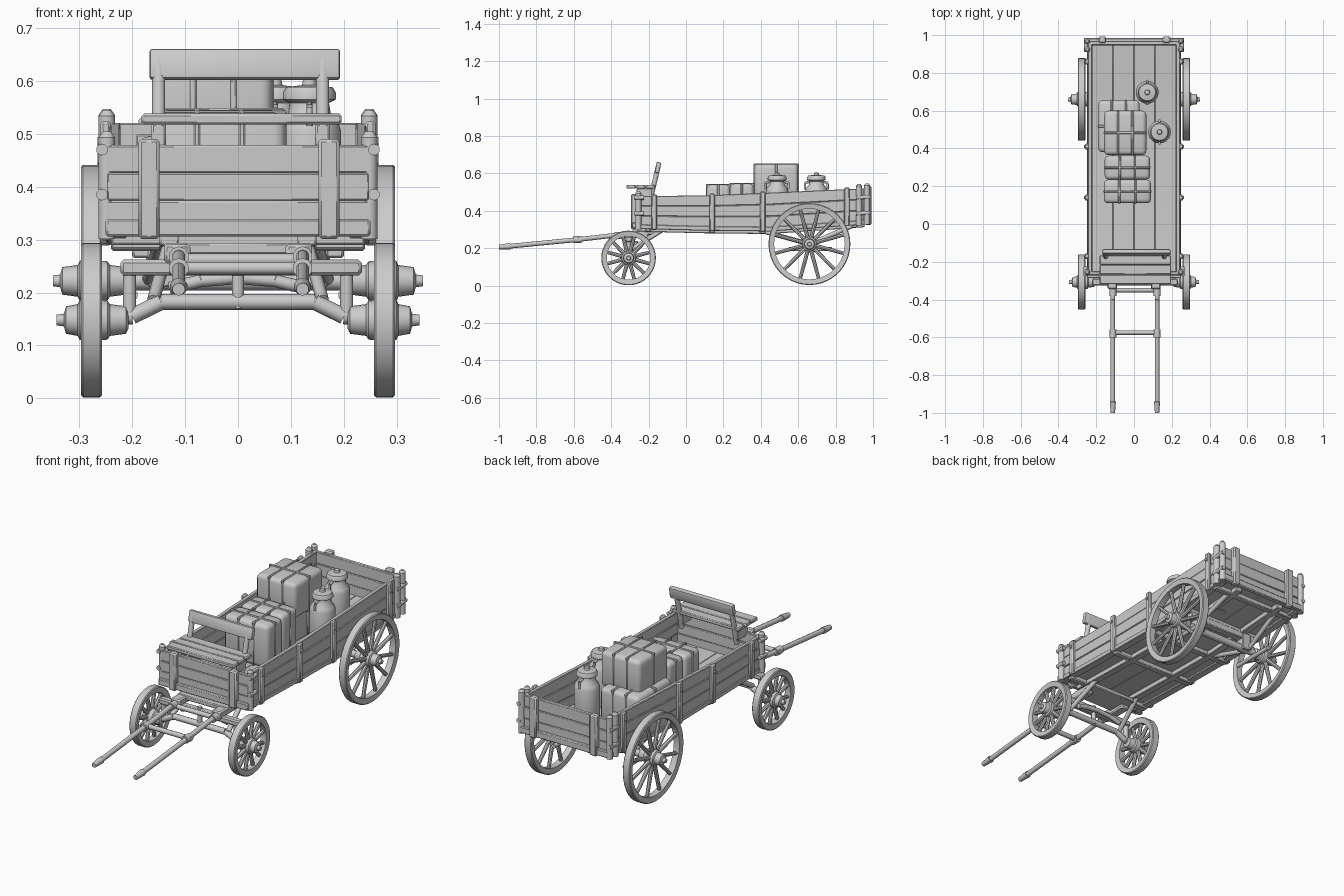
import bpy, bmesh, math
from mathutils import Vector, Matrix

if "Cube" in bpy.data.objects:
    bpy.data.objects.remove(bpy.data.objects["Cube"])

grey = bpy.data.materials.new("weathered grey")
grey.diffuse_color = (0.6, 0.6, 0.6, 1)
grey.use_nodes = True
grey.node_tree.nodes["Principled BSDF"].inputs["Base Color"].default_value = grey.diffuse_color


def finish(name, bm, bevel=0.0, segs=1):
    if bevel:
        bmesh.ops.bevel(bm, geom=bm.edges[:], offset=bevel, segments=segs,
                        affect='EDGES', profile=0.5)
    bmesh.ops.recalc_face_normals(bm, faces=bm.faces[:])
    me = bpy.data.meshes.new(name)
    bm.to_mesh(me)
    bm.free()
    me.materials.append(grey)
    me.shade_smooth()
    me.set_sharp_from_angle(angle=math.radians(40))
    ob = bpy.data.objects.new(name, me)
    bpy.context.collection.objects.link(ob)
    return ob


def box(name, x, y, z, bevel=0.004, segs=1):
    """Box from (min, max) ranges."""
    bm = bmesh.new()
    bmesh.ops.create_cube(bm, size=1)
    for v in bm.verts:
        v.co = [(a + b) / 2 + c * (b - a) for (a, b), c in zip((x, y, z), v.co)]
    return finish(name, bm, bevel, segs)


def aim(a, b):
    d = b - a
    return Matrix.Translation((a + b) / 2) @ d.to_track_quat('Z', 'Y').to_matrix().to_4x4()


def rod(name, a, b, r1, r2=None, sides=10):
    a, b = Vector(a), Vector(b)
    bm = bmesh.new()
    bmesh.ops.create_cone(bm, cap_ends=True, segments=sides, radius1=r1,
                          radius2=r1 if r2 is None else r2,
                          depth=(b - a).length, matrix=aim(a, b))
    return finish(name, bm)


def path(name, pts, r):
    for i in range(len(pts) - 1):
        rod(name, pts[i], pts[i + 1], r)


def lathe(bm, prof, mat, n=24, closed=False):
    """Spin (radius, height) points round the local z axis."""
    rings = [[bm.verts.new(mat @ Vector((r * math.cos(t), r * math.sin(t), h)))
              for t in (2 * math.pi * i / n for i in range(n))] for r, h in prof]
    pairs = list(zip(rings, rings[1:])) + ([(rings[-1], rings[0])] if closed else [])
    for p, q in pairs:
        for i in range(n):
            j = (i + 1) % n
            bm.faces.new((p[i], p[j], q[j], q[i]))
    if not closed:
        bm.faces.new(rings[0])
        bm.faces.new(rings[-1])


def interp(y, table):
    for (a, p), (b, q) in zip(table, table[1:]):
        if y <= b:
            return p + (q - p) * (y - a) / (b - a)
    return table[-1][1]


# Bed sags in the middle and rises towards the rear
def low(y):
    return interp(y, ((-0.3, 0.322), (0.1, 0.312), (0.45, 0.308), (1.0, 0.348)))


def top(y):
    return interp(y, ((-0.3, 0.478), (0.1, 0.482), (0.45, 0.497), (1.0, 0.522)))


def loft(name, x0, x1, zfun, ys, bevel=0.003):
    """Long plank that follows the sag; zfun gives (bottom, top) at y."""
    bm = bmesh.new()
    rings = []
    for y in ys:
        a, b = zfun(y)
        rings.append([bm.verts.new(c) for c in
                      ((x0, y, a), (x1, y, a), (x1, y, b), (x0, y, b))])
    for p, q in zip(rings, rings[1:]):
        for i in range(4):
            j = (i + 1) % 4
            bm.faces.new((p[i], p[j], q[j], q[i]))
    bm.faces.new(rings[0])
    bm.faces.new(rings[-1])
    return finish(name, bm, bevel)


YS = (-0.26, -0.08, 0.1, 0.28, 0.45, 0.7, 0.955)

# Side walls of three planks, bottom rail and uprights
for s in (-1, 1):
    for k in range(3):
        def plank(y, k=k):
            h = (top(y) - low(y)) / 3
            return low(y) + k * h, low(y) + (k + 1) * h
        w = 0.002 * (k % 2)
        loft("side_plank", s * (0.222 - w), s * (0.243 + w), plank, YS)
    loft("bottom_rail", s * 0.21, s * 0.25, lambda y: (low(y) - 0.018, low(y) + 0.006), YS)
    for y in (-0.17, 0.14, 0.41, 0.86):
        box("side_upright", sorted((s * 0.24, s * 0.26)), (y - 0.015, y + 0.015),
            (low(y) - 0.02, top(y) + 0.008), 0.005)
        rod("upright_bolt", (s * 0.25, y, top(y) - 0.03), (s * 0.266, y, top(y) - 0.03), 0.008)
    # Corner posts with rounded caps
    for y in (-0.255, 0.925, 0.968):
        rod("corner_post", (s * 0.248, y, low(y) - 0.02), (s * 0.248, y, top(y) + 0.015), 0.016)
        rod("corner_cap", (s * 0.248, y, top(y) + 0.015), (s * 0.248, y, top(y) + 0.026), 0.016, 0.008)
    for z in (0.385, 0.47):
        rod("corner_strap", (s * 0.255, 0.91, z), (s * 0.255, 0.985, z + 0.005), 0.011)
        rod("front_strap", (s * 0.257, -0.275, z), (s * 0.257, -0.225, z), 0.011)

# Floor boards and the beams beneath
for k in range(4):
    x = -0.222 + k * 0.111
    loft("floor_board", x, x + 0.111, lambda y: (low(y) - 0.008, low(y) + 0.012), YS, 0.002)
for x in (-0.13, 0.13):
    loft("floor_beam", x - 0.018, x + 0.018, lambda y: (low(y) - 0.032, low(y) - 0.006), YS)
for y in (-0.2, 0.14, 0.41, 0.66, 0.9):
    box("cross_beam", (-0.24, 0.24), (y - 0.016, y + 0.016), (low(y) - 0.03, low(y) - 0.005))

# Front board and tailgate, planks with rails and uprights
for y, out, n in ((-0.26, -1, "front"), (0.958, 1, "tail")):
    a, b = low(y), top(y)
    for k in range(3):
        h = (b - a) / 3
        w = 0.002 * (k % 2)
        box(n + "_plank", (-0.248, 0.248), (y - 0.01 - w, y + 0.01 + w),
            (a + k * h, a + (k + 1) * h), 0.003)
    yr = sorted((y, y + out * 0.026))
    box(n + "_rail", (-0.25, 0.25), yr, (a - 0.015, a + 0.018))
    for x in (-0.168, 0.172):
        yu = sorted((y, y + out * 0.034))
        box(n + "_upright", (x - 0.02, x + 0.02), yu, (a - 0.02, b + 0.012), 0.006)

# Seat bench with a backrest on slanted posts
for k in range(3):
    y = -0.318 + k * 0.051
    box("seat_plank", (-0.182, 0.196), (y, y + 0.05), (0.518, 0.538))
for x in (-0.15, 0.16):
    box("seat_support", (x - 0.014, x + 0.014), (-0.265, -0.18), (0.46, 0.52))
    rod("backrest_post", (x, -0.195, 0.44), (x, -0.148, 0.64), 0.013)
rest = box("backrest", (-0.167, 0.193), (-0.012, 0.012), (-0.029, 0.029), 0.006, 2)
rest.matrix_world = Matrix.Translation((0, -0.15, 0.631)) @ Matrix.Rotation(-0.2, 4, 'X')


# Wheels: rim, spokes and turned hub
def wheel(s, y, z, r, spokes, tip):
    mat = Matrix.Translation((s * 0.277, y, z)) @ Matrix.Rotation(s * math.pi / 2, 4, 'Y')
    bm = bmesh.new()
    t = 0.02
    lathe(bm, ((r - 0.03, -t + 0.004), (r - 0.004, -t), (r, -t + 0.004), (r, t - 0.004),
               (r - 0.004, t), (r - 0.03, t - 0.004)), mat, 40, True)
    finish("wheel_rim", bm)
    bm = bmesh.new()
    e = tip - 0.277
    lathe(bm, ((0.016, -0.07), (0.026, -0.065), (0.03, -0.035), (0.037, -0.03), (0.04, 0),
               (0.038, 0.022), (0.03, 0.026), (0.026, e - 0.018), (0.012, e - 0.014),
               (0.01, e)), mat, 20)
    finish("wheel_hub", bm)
    for i in range(spokes):
        a = 2 * math.pi * (i + 0.5) / spokes
        d = Vector((0, math.cos(a), math.sin(a)))
        c = Vector((s * 0.277, y, z))
        rod("wheel_spoke", c + d * 0.03, c + d * (r - 0.025), 0.011, 0.009, 8)


FY, RY = -0.307, 0.66
for s in (-1, 1):
    wheel(s, FY, 0.148, 0.146, 12, 0.343)
    wheel(s, RY, 0.222, 0.219, 12, 0.35)

# Front axle, bolsters and turning gear
path("front_axle", ((-0.25, FY, 0.15), (-0.2, FY, 0.155), (-0.145, FY, 0.182), (0.145, FY, 0.182),
                    (0.2, FY, 0.155), (0.25, FY, 0.15)), 0.015)
box("front_bolster", (-0.222, 0.234), (FY - 0.018, FY + 0.018), (0.232, 0.262), 0.006)
path("curved_brace", [(x, FY + 0.04, 0.208 + 0.02 * (1 - (x / 0.13) ** 2))
                      for x in (-0.13, -0.07, 0, 0.07, 0.13)], 0.012)
box("turning_plate", (-0.14, 0.14), (-0.29, -0.15), (0.272, 0.294))
rod("king_pin", (0, FY, 0.17), (0, FY, 0.27), 0.012)
for s in (-1, 1):
    rod("bolster_strut", (s * 0.205, FY, 0.16), (s * 0.205, FY, 0.25), 0.013)
    box("spring_block", sorted((s * 0.09, s * 0.14)), (-0.345, -0.2), (0.255, 0.292), 0.006)
    rod("gear_brace", (s * 0.16, FY, 0.185), (s * 0.13, -0.13, 0.295), 0.012)

# Rear axle, bolster and braces up to the bed
rod("rear_axle", (-0.27, RY, 0.222), (0.27, RY, 0.222), 0.018)
box("rear_bolster", (-0.2, 0.2), (RY - 0.02, RY + 0.02), (0.265, 0.3))
for s in (-1, 1):
    box("rear_block", sorted((s * 0.12, s * 0.17)), (RY - 0.025, RY + 0.025), (0.21, 0.3))
    rod("axle_bar", (s * 0.2, RY - 0.11, 0.195), (s * 0.2, RY + 0.12, 0.195), 0.011)
    for y in (0.42, 0.89):
        rod("rear_brace", (s * 0.17, RY, 0.222), (s * 0.15, y, low(y) - 0.02), 0.012)

# Draft shafts with crossbars and tip collars
for x in (-0.112, 0.122):
    path("shaft", ((x, -0.27, 0.275), (x, -0.4, 0.267), (x, -0.58, 0.246),
                   (x, -0.98, 0.207)), 0.0125)
    rod("shaft_tip", (x, -0.94, 0.211), (x, -1.0, 0.206), 0.017, 0.012)
    for y, z in ((-0.58, 0.246), (-0.36, 0.268)):
        rod("shaft_collar", (x, y - 0.022, z), (x, y + 0.022, z), 0.019)
for y, z in ((-0.575, 0.246), (-0.35, 0.262)):
    rod("shaft_crossbar", (-0.13, y, z), (0.14, y, z), 0.012)


# Bales tied with two straps each way
def bale(x, y, z):
    box("bale", x, y, z, 0.022, 3)
    for f in (0.33, 0.67):
        c = x[0] + f * (x[1] - x[0])
        box("bale_strap", (c - 0.006, c + 0.006), (y[0] - 0.003, y[1] + 0.003),
            (z[0], z[1] + 0.004), 0.003)
    c = (y[0] + y[1]) / 2
    box("bale_strap", (x[0] - 0.003, x[1] + 0.003), (c - 0.006, c + 0.006),
        (z[0], z[1] + 0.004), 0.003)


bale((-0.16, 0.09), (0.11, 0.235), (0.32, 0.54))
bale((-0.155, 0.085), (0.235, 0.362), (0.32, 0.545))
bale((-0.19, 0.03), (0.38, 0.655), (0.32, 0.495))
bale((-0.158, 0.065), (0.365, 0.6), (0.47, 0.65))

# Milk cans with lids and side handles
for x, y in ((0.07, 0.697), (0.135, 0.487)):
    bm = bmesh.new()
    lathe(bm, ((0.056, 0.32), (0.06, 0.33), (0.06, 0.505), (0.055, 0.52), (0.04, 0.54),
               (0.037, 0.558), (0.05, 0.565), (0.05, 0.578), (0.044, 0.588), (0.014, 0.592),
               (0.012, 0.603), (0.005, 0.606)), Matrix.Translation((x, y, 0)))
    finish("milk_can", bm)
    for s in (-1, 1):
        path("can_handle", ((x, y + s * 0.036, 0.555), (x, y + s * 0.06, 0.55),
                            (x, y + s * 0.061, 0.515)), 0.006)
